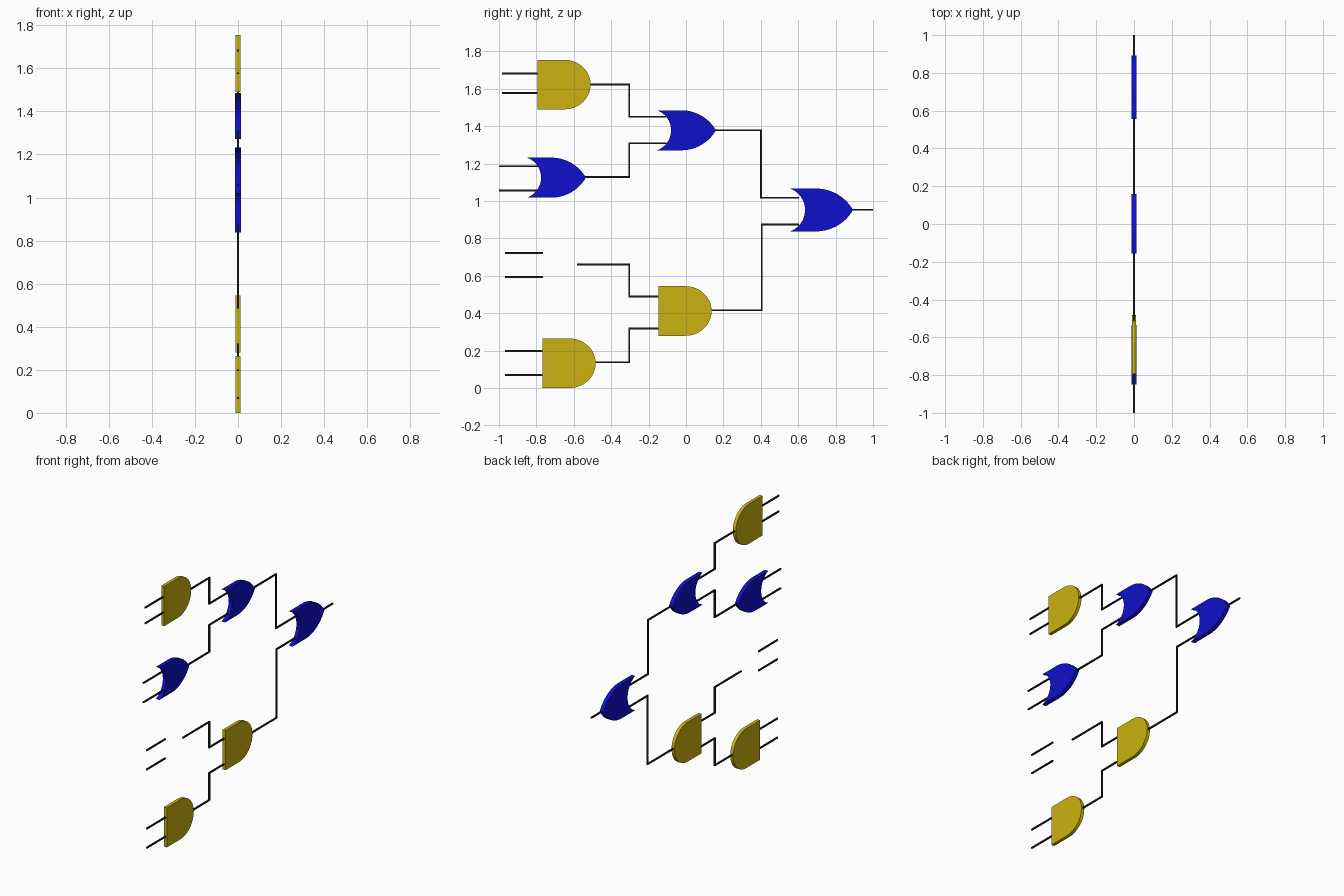
import bpy, bmesh, math
from mathutils import Vector

if "Cube" in bpy.data.objects:
    bpy.data.objects.remove(bpy.data.objects["Cube"])


def material(name, rgb):
    m = bpy.data.materials.new(name)
    m.diffuse_color = (*rgb, 1)
    m.use_nodes = True
    m.node_tree.nodes["Principled BSDF"].inputs["Base Color"].default_value = m.diffuse_color
    return m


GOLD = material("gold", (0.60, 0.45, 0.005))
BLUE = material("blue", (0.005, 0.005, 0.60))
BLACK = material("black", (0.012, 0.012, 0.012))


def finish(name, bm, mat):
    bmesh.ops.recalc_face_normals(bm, faces=bm.faces)
    me = bpy.data.meshes.new(name)
    bm.to_mesh(me)
    bm.free()
    me.materials.append(mat)
    ob = bpy.data.objects.new(name, me)
    bpy.context.collection.objects.link(ob)
    bpy.context.view_layer.objects.active = ob
    ob.select_set(True)
    bpy.ops.object.shade_smooth_by_angle(angle=math.radians(30))
    ob.select_set(False)


def plate(name, outline, y, z, half, mat):
    """Extrude a (y, z) outline through the thickness along x."""
    bm = bmesh.new()
    face = bm.faces.new([bm.verts.new((-half, y + a, z + b)) for a, b in outline])
    ext = bmesh.ops.extrude_face_region(bm, geom=[face])["geom"]
    verts = [v for v in ext if isinstance(v, bmesh.types.BMVert)]
    bmesh.ops.translate(bm, vec=(2 * half, 0, 0), verts=verts)
    finish(name, bm, mat)


def and_outline(h=0.1325, flat=0.145, nose=0.14, n=28):
    pts = [(0, h), (0, -h)]
    for i in range(n + 1):
        t = -math.pi / 2 + math.pi * i / n
        pts.append((flat + nose * math.cos(t), h * math.sin(t)))
    return pts


def or_outline(s=1.0, h=0.107, flat=0.13, nose=0.185, dent=0.075, n=14):
    # concave back, top to bottom
    r = (h * h + dent * dent) / (2 * dent)
    a = math.asin(h / r)
    pts = []
    for i in range(2 * n + 1):
        t = a - a * i / n
        pts.append((dent - r + r * math.cos(t), r * math.sin(t)))
    # two arcs meeting in the pointed nose
    R = (nose * nose + h * h) / (2 * h)
    b = math.asin(nose / R)
    low = [(flat + R * math.sin(b * i / n), R - h - R * math.cos(b * i / n))
           for i in range(n + 1)]
    pts += low + [(p, -q) for p, q in reversed(low[:-1])]
    return [(p * s, q * s) for p, q in pts]


def wire(name, path, w=0.0045):
    """Square-section wire with mitred right-angle corners along a (y, z) path."""
    pts = [Vector(p) for p in path]
    bm = bmesh.new()
    rings = []
    for i, p in enumerate(pts):
        dirs = []
        if i > 0:
            dirs.append((p - pts[i - 1]).normalized())
        if i < len(pts) - 1:
            dirs.append((pts[i + 1] - p).normalized())
        off = Vector((0, 0))
        for d in dirs:
            off += Vector((-d.y, d.x)) * w
        rings.append([bm.verts.new((x, p.x + s * off.x, p.y + s * off.y))
                      for x, s in ((-w, -1), (w, -1), (w, 1), (-w, 1))])
    for a, b in zip(rings, rings[1:]):
        for k in range(4):
            j = (k + 1) % 4
            bm.faces.new((a[k], a[j], b[j], b[k]))
    bm.faces.new(rings[0])
    bm.faces.new(rings[-1])
    finish(name, bm, BLACK)


# Gates
for name, y, z in (("and_gate_top", -0.795, 1.6225),
                   ("and_gate_middle", -0.148, 0.412),
                   ("and_gate_bottom", -0.768, 0.1325)):
    plate(name, and_outline(), y, z, 0.011, GOLD)
for name, y, z, s in (("or_gate_upper", -0.155, 1.378, 1.0),
                      ("or_gate_left", -0.85, 1.125, 1.0),
                      ("or_gate_output", 0.556, 0.952, 1.07)):
    plate(name, or_outline(s), y, z, 0.0135, BLUE)

# Input wire pairs
for i, (y0, y1, za, zb) in enumerate(((-0.984, -0.79, 1.682, 1.577),
                                      (-1.0, -0.79, 1.185, 1.056),
                                      (-0.968, -0.765, 0.722, 0.594),
                                      (-0.968, -0.765, 0.198, 0.070))):
    for tag, z in (("a", za), ("b", zb)):
        wire(f"input_wire_{i + 1}{tag}", [(y0, z), (y1, z)])


# Stepped connecting wires: start, bend position, end
for name, y0, z0, yb, y1, z1 in (
        ("link_top_and", -0.515, 1.623, -0.304, -0.105, 1.450),
        ("link_left_or", -0.540, 1.128, -0.304, -0.105, 1.308),
        ("link_open", -0.583, 0.660, -0.304, -0.145, 0.489),
        ("link_bottom_and", -0.488, 0.137, -0.304, -0.145, 0.318),
        ("link_upper_or", 0.155, 1.378, 0.401, 0.605, 1.017),
        ("link_middle_and", 0.133, 0.416, 0.405, 0.605, 0.874)):
    wire(name, [(y0, z0), (yb, z0), (yb, z1), (y1, z1)])

# Final output wire
wire("output_wire", [(0.885, 0.953), (1.0, 0.953)])
